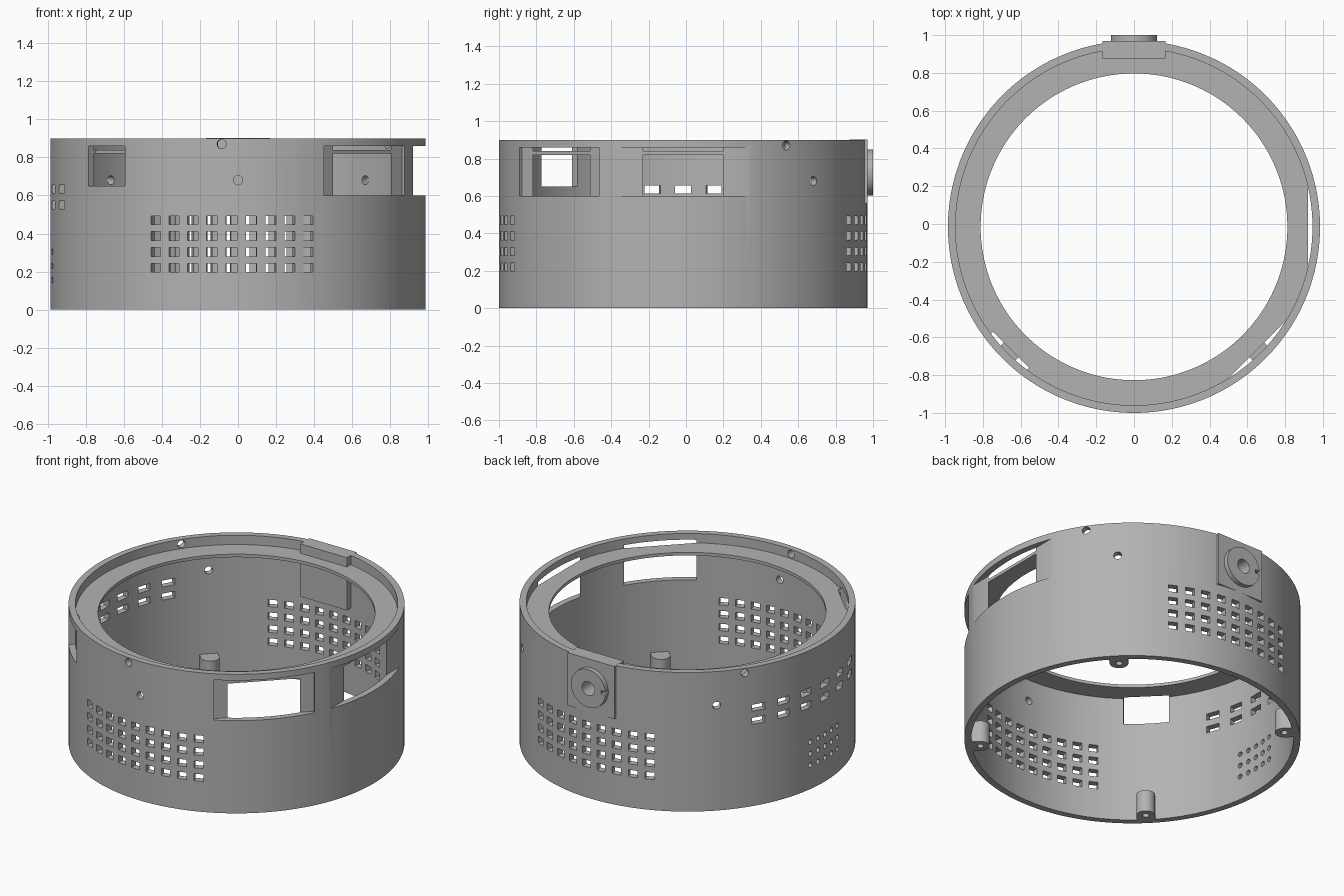
import bpy, bmesh
from math import radians, cos, sin, pi
from mathutils import Matrix, Vector

cube = bpy.data.objects.get("Cube")
if cube:
    bpy.data.objects.remove(cube, do_unlink=True)

CENTRE = Matrix.Translation((0, -0.015, 0))
OUTER, INNER, HEIGHT = 0.985, 0.945, 0.9

grey = bpy.data.materials.new("plain grey")
grey.use_nodes = True
colour = (0.45, 0.45, 0.45, 1)
grey.diffuse_color = colour
grey.node_tree.nodes["Principled BSDF"].inputs["Base Color"].default_value = colour


def finish(bm, name):
    bmesh.ops.recalc_face_normals(bm, faces=bm.faces)
    mesh = bpy.data.meshes.new(name)
    bm.to_mesh(mesh)
    bm.free()
    mesh.materials.append(grey)
    obj = bpy.data.objects.new(name, mesh)
    bpy.context.collection.objects.link(obj)
    return obj


def radial(angle, r, z):
    """Frame whose x axis points outward from the ring centre."""
    return CENTRE @ Matrix.Rotation(radians(angle), 4, 'Z') @ Matrix.Translation((r, 0, z))


def box(bm, frame, size):
    bmesh.ops.create_cube(bm, size=1, matrix=frame @ Matrix.Diagonal((*size, 1)))


def rod(bm, frame, radius, length, segments=24):
    """Cylinder along the frame's x axis."""
    bmesh.ops.create_cone(bm, cap_ends=True, segments=segments, radius1=radius, radius2=radius,
                          depth=length, matrix=frame @ Matrix.Rotation(pi / 2, 4, 'Y'))


def select_only(obj):
    bpy.ops.object.select_all(action='DESELECT')
    obj.select_set(True)
    bpy.context.view_layer.objects.active = obj


def carve(obj, bm):
    cutter = finish(bm, "cutter")
    cutter.hide_render = True
    select_only(obj)
    mod = obj.modifiers.new("cut", 'BOOLEAN')
    mod.operation, mod.solver, mod.object = 'DIFFERENCE', 'EXACT', cutter
    bpy.ops.object.modifier_apply(modifier=mod.name)
    bpy.data.objects.remove(cutter, do_unlink=True)


def smooth(obj):
    select_only(obj)
    bpy.ops.object.shade_smooth_by_angle(angle=radians(25))


# Round shell with an inner ledge, turned from a closed profile
profile = [(OUTER, 0), (OUTER, HEIGHT), (INNER, HEIGHT), (INNER, 0.84),
           (0.812, 0.84), (0.812, 0.82), (INNER, 0.82), (INNER, 0)]
STEPS = 180
bm = bmesh.new()
rings = []
for i in range(STEPS):
    a = 2 * pi * i / STEPS
    rings.append([bm.verts.new(CENTRE @ Vector((r * cos(a), r * sin(a), z))) for r, z in profile])
for i in range(STEPS):
    p, q = rings[i], rings[(i + 1) % STEPS]
    for j in range(len(profile)):
        k = (j + 1) % len(profile)
        bm.faces.new((p[j], q[j], q[k], p[k]))
shell = finish(bm, "round_shell")

# Openings in the shell
cut = bmesh.new()
for angle, width, low in ((0, 0.8, 0.6), (-45, 0.6, 0.6), (-135, 0.27, 0.65)):
    box(cut, radial(angle, 1.02, (low + 0.86) / 2), (0.2, width, 0.86 - low))

# Front and back vent grids
for middle in (-92, 88):
    for col in range(-4, 5):
        for z in (0.22, 0.303, 0.387, 0.47):
            box(cut, radial(middle + 6 * col, 0.965, z), (0.15, 0.056, 0.045))

# Side slots and small round holes
for col in range(6):
    for z in (0.55, 0.635):
        box(cut, radial(150 + 10 * col, 0.965, z), (0.15, 0.085, 0.042))
for col in range(-2, 3):
    for z in (0.155, 0.23, 0.305):
        rod(cut, radial(180 + 4 * col, 0.965, z), 0.016, 0.15, 16)

# Screw holes
for angle, z in ((-95, 0.87), (34, 0.87), (145, 0.87), (-90, 0.68), (45, 0.68), (135, 0.68)):
    rod(cut, radial(angle, 0.965, z), 0.024, 0.15)


def socket_cutter(bm):
    rod(bm, radial(90, 0.98, 0.725), 0.045, 0.13, 32)


socket_cutter(cut)
carve(shell, cut)
smooth(shell)

# Mounting block through the back wall
bm = bmesh.new()
box(bm, radial(90, 0.9375, 0.73), (0.095, 0.335, 0.341))
block = finish(bm, "back_block")
cut = bmesh.new()
socket_cutter(cut)
carve(block, cut)
smooth(block)

# Round collar with a key notch
bm = bmesh.new()
rod(bm, radial(90, 0.997, 0.725), 0.123, 0.036, 64)
collar = finish(bm, "back_collar")
cut = bmesh.new()
socket_cutter(cut)
box(cut, radial(90, 1.01, 0.725) @ Matrix.Translation((0, 0.115, 0)), (0.04, 0.05, 0.022))
carve(collar, cut)
smooth(collar)

# Four screw posts joined to the wall at the base
for n, name in enumerate(("back_left", "back_right", "front_right", "front_left")):
    frame = radial(45 + 90 * n, 0.895, 0)
    outline = [(0.055 * cos(a), 0.055 * sin(a))
               for a in (pi / 2 + pi * i / 16 for i in range(17))]
    outline += [(0.07, -0.055), (0.07, 0.055)]
    bm = bmesh.new()
    face = bm.faces.new([bm.verts.new(frame @ Vector((x, y, 0))) for x, y in outline])
    grown = bmesh.ops.extrude_face_region(bm, geom=[face])["geom"]
    bmesh.ops.translate(bm, vec=(0, 0, 0.14),
                        verts=[v for v in grown if isinstance(v, bmesh.types.BMVert)])
    post = finish(bm, name + "_screw_post")
    cut = bmesh.new()
    rod(cut, frame @ Matrix.Translation((0, 0, 0.04)) @ Matrix.Rotation(pi / 2, 4, 'Y'), 0.02, 0.12, 20)
    carve(post, cut)
    smooth(post)
